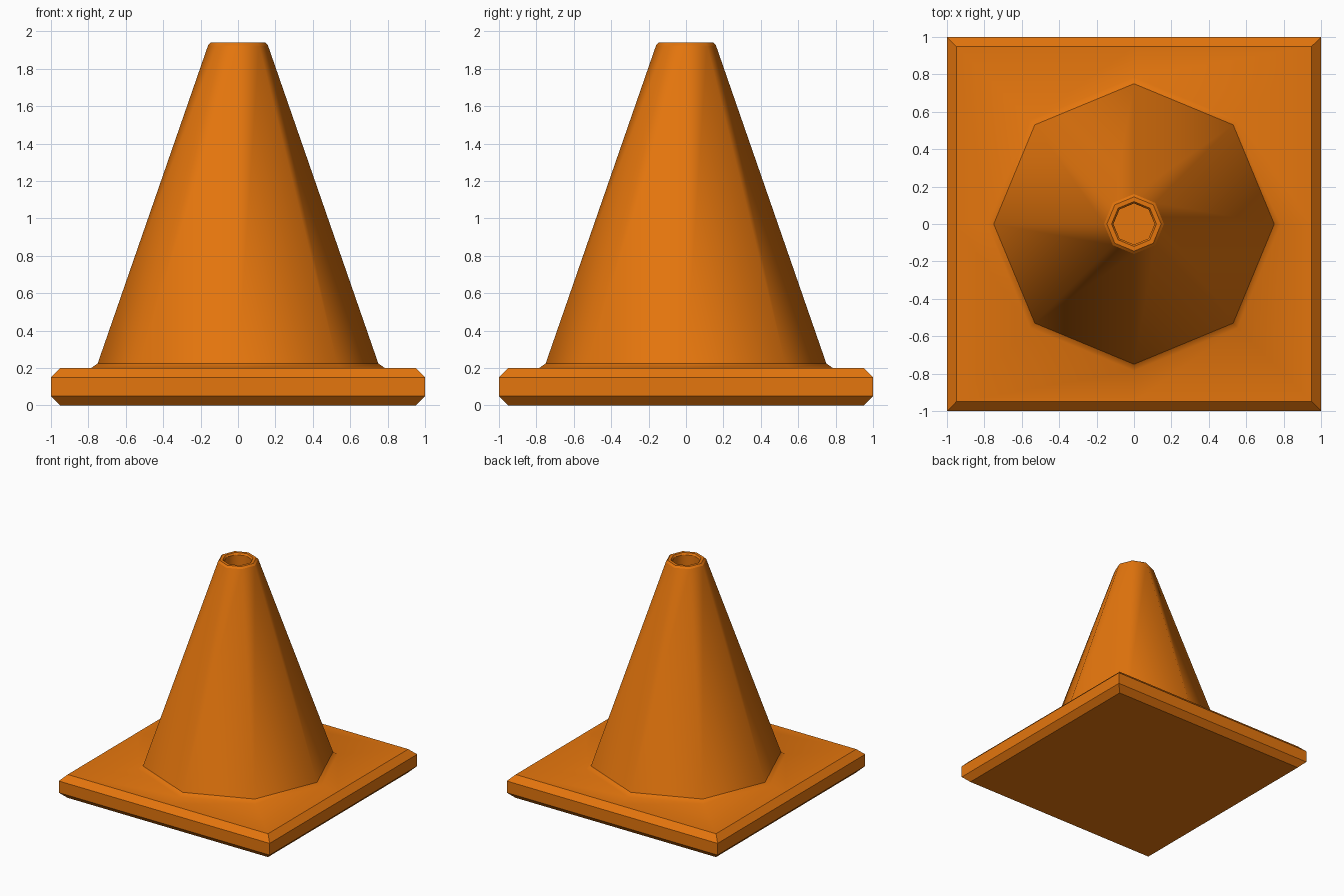
import bpy, bmesh
from math import sin, cos, pi, radians

cube = bpy.data.objects.get("Cube")
if cube:
    bpy.data.objects.remove(cube, do_unlink=True)

SIDES = 8

# One flat orange
orange = bpy.data.materials.new("orange_rubber")
orange.use_nodes = True
colour = (0.78, 0.18, 0.004, 1)
orange.diffuse_color = colour
orange.node_tree.nodes["Principled BSDF"].inputs["Base Color"].default_value = colour

# Profile from the underside up to the rim and down into the hole:
# (shape, radius or half width, height, crease)
profile = [
    ("square", 0.95, 0.0, True),
    ("square", 1.0, 0.05, True),
    ("square", 1.0, 0.15, True),
    ("square", 0.95, 0.2, True),
    ("round", 0.785, 0.2, False),    # small fillet where the cone meets the plate
    ("round", 0.75, 0.225, True),
    ("round", 0.16, 1.925, True),
    ("round", 0.145, 1.94, True),
    ("round", 0.12, 1.94, True),
    ("round", 0.11, 1.925, True),
    ("round", 0.11, 1.5, True),
]


def ring(bm, shape, size, z):
    """Eight points on a square (corners and midpoints) or an octagon."""
    verts = []
    for i in range(SIDES):
        a = 2 * pi * i / SIDES
        x, y = cos(a), sin(a)
        k = size / max(abs(x), abs(y)) if shape == "square" else size
        verts.append(bm.verts.new((x * k, y * k, z)))
    return verts


bm = bmesh.new()
rings = [ring(bm, shape, size, z) for shape, size, z, _ in profile]

# Skin the rings and close both ends
for low, high in zip(rings, rings[1:]):
    for i in range(SIDES):
        j = (i + 1) % SIDES
        bm.faces.new((low[i], low[j], high[j], high[i]))
bm.faces.new(rings[0][::-1])
bm.faces.new(rings[-1])
bmesh.ops.recalc_face_normals(bm, faces=bm.faces)

# Smooth around the cone, crisp at the plate corners and creased rings
for face in bm.faces:
    face.smooth = True
for edge in bm.edges:
    edge.smooth = edge.calc_face_angle(0) < radians(50)
for verts, (_, _, _, crease) in zip(rings, profile):
    for i in range(SIDES):
        edge = bm.edges.get((verts[i], verts[(i + 1) % SIDES]))
        edge.smooth = edge.smooth and not crease

mesh = bpy.data.meshes.new("traffic_cone")
bm.to_mesh(mesh)
bm.free()
mesh.materials.append(orange)
bpy.context.collection.objects.link(bpy.data.objects.new("traffic_cone", mesh))
